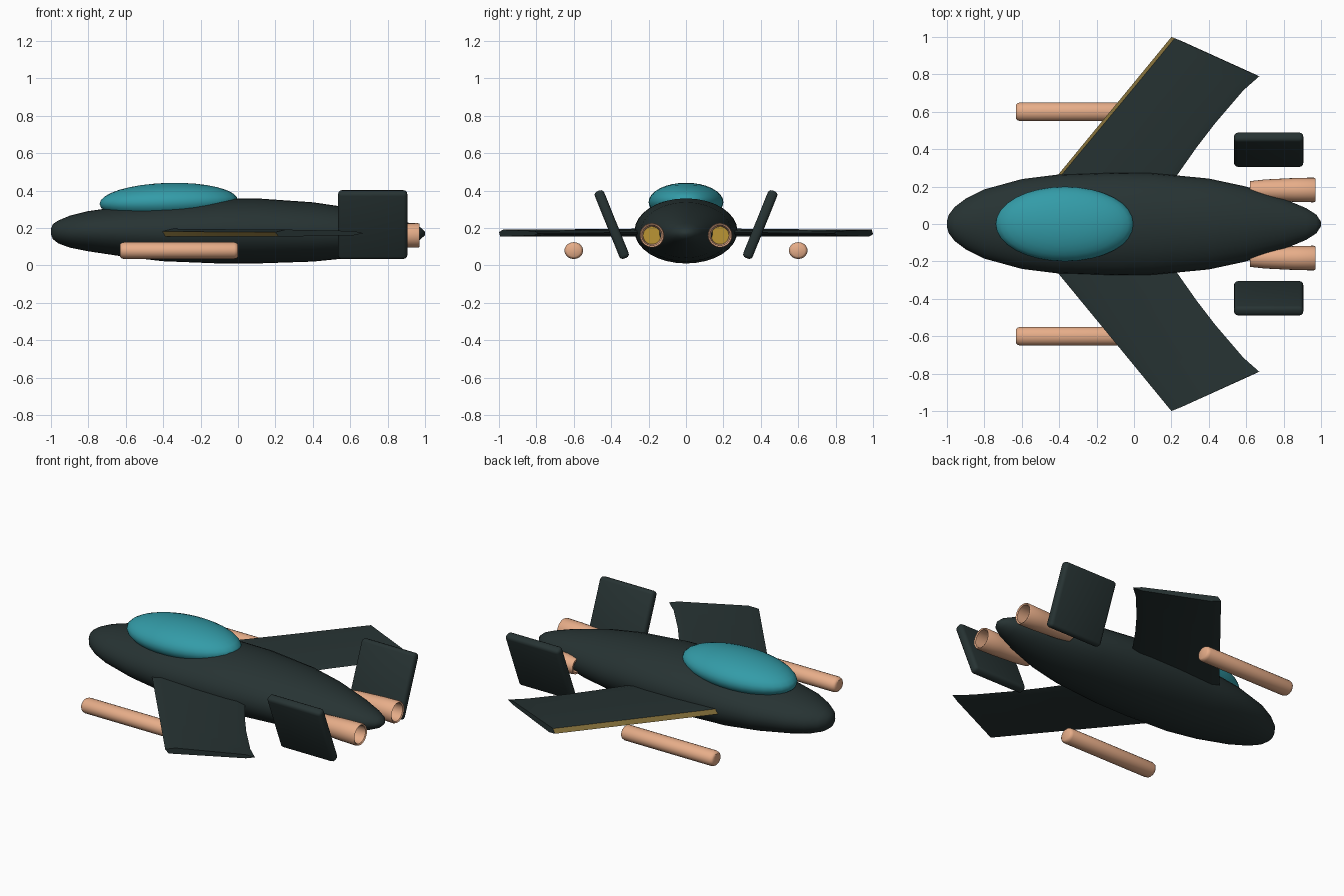
import bpy, bmesh, math
from mathutils import Matrix, Vector

cube = bpy.data.objects.get("Cube")
if cube:
    bpy.data.objects.remove(cube, do_unlink=True)


def material(name, rgb):
    m = bpy.data.materials.new(name)
    m.use_nodes = True
    m.diffuse_color = (*rgb, 1)
    bsdf = m.node_tree.nodes["Principled BSDF"]
    bsdf.inputs["Base Color"].default_value = (*rgb, 1)
    bsdf.inputs["Roughness"].default_value = 0.6
    return m


HULL = material("dark slate", (0.02, 0.033, 0.033))
GLASS = material("teal glass", (0.033, 0.33, 0.39))
COPPER = material("copper", (0.8, 0.42, 0.25))
BRASS = material("dull brass", (0.23, 0.16, 0.042))
GLOW = material("amber", (0.5, 0.3, 0.035))


def finish(bm, name, mats, angle=35):
    bmesh.ops.recalc_face_normals(bm, faces=bm.faces)
    mesh = bpy.data.meshes.new(name)
    bm.to_mesh(mesh)
    bm.free()
    ob = bpy.data.objects.new(name, mesh)
    bpy.context.collection.objects.link(ob)
    for m in mats:
        mesh.materials.append(m)
    bpy.ops.object.select_all(action="DESELECT")
    ob.select_set(True)
    bpy.context.view_layer.objects.active = ob
    bpy.ops.object.shade_smooth_by_angle(angle=math.radians(angle))
    return ob


def loft(bm, rings, close=False):
    """Skin a list of equal rings; cap both ends, or join last to first."""
    loops = [[bm.verts.new(p) for p in ring] for ring in rings]
    n = len(loops[0])
    pairs = list(zip(loops, loops[1:]))
    if close:
        pairs.append((loops[-1], loops[0]))
    else:
        bm.faces.new(loops[0])
        bm.faces.new(loops[-1])
    for a, b in pairs:
        for i in range(n):
            j = (i + 1) % n
            bm.faces.new((a[i], a[j], b[j], b[i]))


def ring(x, y, z, ry, rz, n=32):
    return [Vector((x, y + ry * math.cos(2 * math.pi * i / n),
                    z + rz * math.sin(2 * math.pi * i / n))) for i in range(n)]


# Fuselage: x, half width, bottom, top
stations = [
    (-1.0, 0.015, 0.165, 0.195), (-0.99, 0.05, 0.14, 0.22),
    (-0.96, 0.09, 0.117, 0.24), (-0.9, 0.135, 0.095, 0.265),
    (-0.8, 0.185, 0.075, 0.29), (-0.6, 0.24, 0.045, 0.318),
    (-0.4, 0.265, 0.022, 0.338), (-0.1, 0.275, 0.01, 0.358),
    (0.1, 0.272, 0.01, 0.358), (0.4, 0.243, 0.02, 0.337),
    (0.6, 0.2, 0.04, 0.308), (0.8, 0.135, 0.08, 0.262),
    (0.92, 0.085, 0.115, 0.225), (0.975, 0.05, 0.138, 0.203),
    (1.0, 0.012, 0.162, 0.18)]
bm = bmesh.new()
loft(bm, [ring(x, 0, (b + t) / 2, w, (t - b) / 2) for x, w, b, t in stations])
finish(bm, "fuselage", [HULL], 60)

# Canopy bubble
bm = bmesh.new()
bmesh.ops.create_uvsphere(bm, u_segments=32, v_segments=16, radius=1)
bmesh.ops.transform(bm, verts=bm.verts, matrix=Matrix.Translation((-0.37, 0, 0.338))
                    @ Matrix.Rotation(math.radians(-1.5), 4, "Y")
                    @ Matrix.Diagonal((0.37, 0.2, 0.103, 1)))
finish(bm, "canopy", [GLASS], 60)


# Swept wings: the right one is the left one turned over about the long axis
def wing(side, name):
    # y, leading x, trailing x
    spans = [(0.18, -0.474, 0.17), (0.275, -0.396, 0.24), (0.41, -0.285, 0.335),
             (0.54, -0.178, 0.435), (0.715, -0.034, 0.585), (0.79, 0.027, 0.67)]
    rings = []
    for i, (y, le, te) in enumerate(spans):
        skew = i / (len(spans) - 1)
        # the outer end slants forward to the tip
        tip_le, tip_y = (0.2, 1.0) if i == len(spans) - 1 else (le, y)
        t = 0.021 - 0.002 * skew
        section = [(tip_le, tip_y, -0.3 * t), (tip_le + 0.055, tip_y - 0.022 * skew, -t),
                   (te - 0.05, y + 0.02 * skew, -0.6 * t), (te, y, 0),
                   (te - 0.05, y + 0.02 * skew, 0.6 * t),
                   (tip_le + 0.018, tip_y - 0.007 * skew, t)]
        rings.append([Vector((x, side * yy, 0.176 - 0.004 * skew + side * z))
                      for x, yy, z in section])
    bm = bmesh.new()
    loft(bm, rings)
    bm.normal_update()
    bmesh.ops.recalc_face_normals(bm, faces=bm.faces)
    # Brass leading edge
    for f in bm.faces:
        if f.normal.x < -0.25 and len(f.verts) == 4:
            f.material_index = 1
    finish(bm, name, [HULL, BRASS], 20)


wing(1, "left_wing")
wing(-1, "right_wing")

for side, label in ((1, "left"), (-1, "right")):
    # Canted tail plates
    bm = bmesh.new()
    bmesh.ops.create_cube(bm, size=1)
    bmesh.ops.transform(bm, verts=bm.verts, matrix=Matrix.Diagonal((0.37, 0.054, 0.388, 1)))
    bmesh.ops.bevel(bm, geom=list(bm.edges), offset=0.02, segments=3,
                    profile=0.5, affect="EDGES")
    bmesh.ops.transform(bm, verts=bm.verts,
                        matrix=Matrix.Translation((0.72, side * 0.397, 0.218))
                        @ Matrix.Rotation(-side * math.radians(22), 4, "X"))
    finish(bm, label + "_tail_plate", [HULL], 40)

    # Underwing pods with rounded rims
    bm = bmesh.new()
    loft(bm, [ring(x, side * 0.6, 0.079, r, r * 0.9, 20) for x, r in
              ((-0.632, 0.036), (-0.625, 0.045), (-0.61, 0.05),
               (-0.02, 0.05), (-0.006, 0.045), (0.0, 0.036))])
    finish(bm, label + "_pod", [COPPER], 40)

    # Hollow exhaust nozzles
    bm = bmesh.new()
    outline = ((0.62, 0.047), (0.7, 0.056), (0.86, 0.064), (0.96, 0.066),
               (0.97, 0.062), (0.965, 0.054), (0.86, 0.053), (0.62, 0.036))
    loft(bm, [ring(x, side * 0.182, 0.16, r, r, 24) for x, r in outline], close=True)
    finish(bm, label + "_nozzle", [COPPER], 40)

    # Amber burner plate inside each nozzle
    bm = bmesh.new()
    loft(bm, [ring(x, side * 0.182, 0.16, 0.051, 0.051, 24) for x in (0.77, 0.778)])
    finish(bm, label + "_burner", [GLOW], 30)
